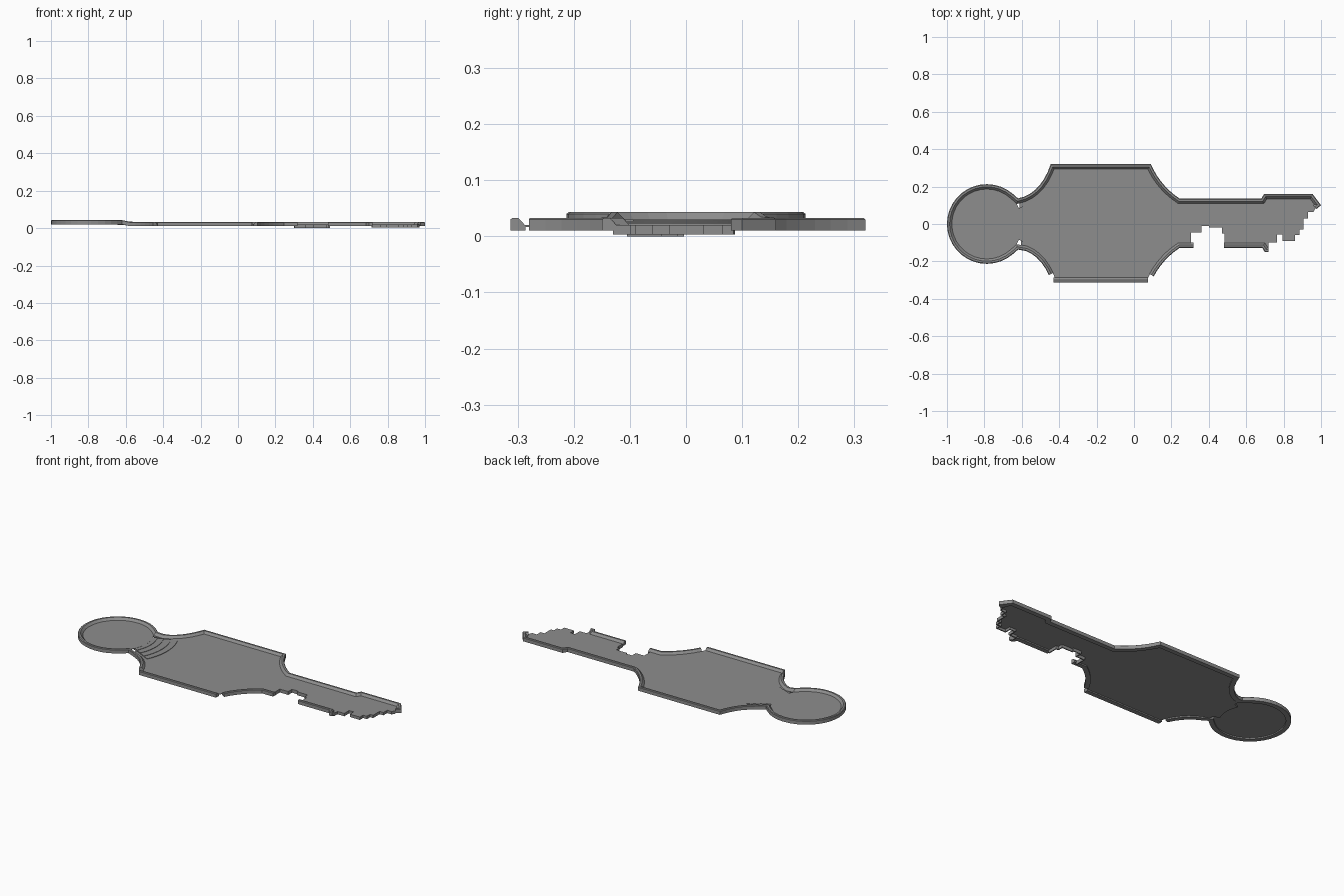
import bpy, bmesh
from math import sin, cos, radians
from mathutils import Vector

cube = bpy.data.objects.get("Cube")
if cube:
    bpy.data.objects.remove(cube)

grey = bpy.data.materials.new("stone grey")
grey.use_nodes = True
COLOUR = (0.27, 0.27, 0.27, 1)
grey.diffuse_color = COLOUR
grey.node_tree.nodes["Principled BSDF"].inputs["Base Color"].default_value = COLOUR

DISC = Vector((-0.787, 0))
FLOOR = 0.02
RAIL = [(0, 0.01), (0, 0.03), (0.004, 0.033), (0.014, 0.033), (0.027, 0.019), (0.027, 0.01)]


def lift(x):
    """Extra height of the round end, ramping down through the neck."""
    return 0.01 * min(1, max(0, (-0.575 - x) / 0.045))


def finish(name, bm):
    bmesh.ops.recalc_face_normals(bm, faces=bm.faces)
    mesh = bpy.data.meshes.new(name)
    bm.to_mesh(mesh)
    bm.free()
    mesh.materials.append(grey)
    obj = bpy.data.objects.new(name, mesh)
    bpy.context.collection.objects.link(obj)
    return obj


def bezier(a, b, c, n=7):
    a, b, c = Vector(a), Vector(b), Vector(c)
    return [a * (1 - t) ** 2 + b * 2 * t * (1 - t) + c * t * t
            for t in (i / n for i in range(n + 1))]


def arc(r, start, end, n):
    return [DISC + r * Vector((cos(t), sin(t)))
            for t in (radians(start + (end - start) * i / n) for i in range(n + 1))]


def flip(path):
    return [Vector((p[0], -p[1])) for p in reversed(path)]


def offset(path, d):
    """Shift a clockwise path towards its inner (right) side with mitred corners."""
    pts = [Vector(p) for p in path]
    out = []
    for i, p in enumerate(pts):
        a = (p - pts[i - 1]).normalized() if i else None
        b = (pts[i + 1] - p).normalized() if i < len(pts) - 1 else None
        a, b = a or b, b or a
        na, nb = Vector((a.y, -a.x)), Vector((b.y, -b.x))
        out.append(p + (na + nb) * d / max(0.5, 1 + na.dot(nb)))
    return out


def sweep(name, path, profile):
    bm = bmesh.new()
    rows = [[bm.verts.new((p.x, p.y, z + lift(p.x))) for p in offset(path, d)]
            for d, z in profile]
    for r, s in zip(rows, rows[1:] + rows[:1]):
        for i in range(len(path) - 1):
            bm.faces.new((r[i], r[i + 1], s[i + 1], s[i]))
    bm.faces.new([r[0] for r in rows])
    bm.faces.new([r[-1] for r in rows])
    return finish(name, bm)


def slab(name, outline, top, thick=0.003):
    bm = bmesh.new()
    base = bm.faces.new([bm.verts.new((p[0], p[1], top - thick)) for p in outline])
    ext = bmesh.ops.extrude_face_region(bm, geom=[base])
    verts = [g for g in ext["geom"] if isinstance(g, bmesh.types.BMVert)]
    bmesh.ops.translate(bm, verts=verts, vec=(0, 0, thick))
    bmesh.ops.triangulate(bm, faces=[f for f in bm.faces if len(f.verts) > 4])
    return finish(name, bm)


# Outline pieces, all running clockwise
neck = bezier((-0.62, 0.137), (-0.5, 0.16), (-0.445, 0.32))
shoulder = bezier((0.09, 0.32), (0.14, 0.205), (0.245, 0.135))
tip = [(0.68, 0.135), (0.695, 0.16), (0.955, 0.16), (1.0, 0.1), (0.975, 0.08)]
round_end = arc(0.213, 321, 39, 28)[1:-1]
low_neck = [p * 0.985 for p in flip(neck)]
low_shoulder = [Vector((p.x, p.y + 0.008)) for p in flip(shoulder)]
low_rail = [(0.72, -0.15), (0.7, -0.15), (0.685, -0.127), (0.48, -0.127)]
tip_steps = [(0.97, 0.085), (0.96, 0.065), (0.93, 0.065), (0.93, 0.03), (0.905, 0.03),
             (0.905, -0.03), (0.885, -0.03), (0.885, -0.06), (0.86, -0.06), (0.86, -0.09),
             (0.795, -0.09), (0.795, -0.055), (0.765, -0.055), (0.765, -0.1),
             (0.72, -0.1), (0.72, -0.13)]
gap_steps = [(0.485, -0.105), (0.485, -0.05), (0.47, -0.05), (0.47, -0.02), (0.4, -0.02),
             (0.4, -0.01), (0.36, -0.01), (0.36, -0.045), (0.305, -0.045), (0.305, -0.105)]

# Raised rims
sweep("main_rim", low_neck[1:-1] + [Vector((-0.62, -0.137))] + round_end + neck + shoulder + tip, RAIL)
sweep("front_rim", [(0.075, -0.313), (-0.43, -0.313)], RAIL)
sweep("front_shoulder_rim", [Vector((0.318, -0.127))] + low_shoulder[:-1], RAIL)
sweep("front_shaft_rim", low_rail, RAIL)

# Broken stepped edges
for name, path, low in (("tip_broken_edge", tip_steps, 0.003), ("gap_broken_edge", gap_steps, 0)):
    sweep(name, path, [(0, low), (0, FLOOR), (0.006, FLOOR), (0.006, low)])

# Floors
inner = 0.024
slab("main_floor", offset(neck + shoulder + tip[:-1], inner) + tip_steps[:-1]
     + offset(low_rail, inner)[1:] + gap_steps
     + offset(low_shoulder + low_neck, inner), FLOOR)
slab("round_floor", arc(0.192, 0, 348.75, 31), FLOOR + 0.01)

# Shallow curved steps through the neck
for i, r in enumerate((0.215, 0.25, 0.29, 0.325)):
    slab(f"neck_step_{i + 1}", arc(r, -26, 26, 12) + arc(0.16, 26, -26, 6),
         FLOOR + 0.0095 - 0.0023 * i, 0.012 - 0.0023 * i)
